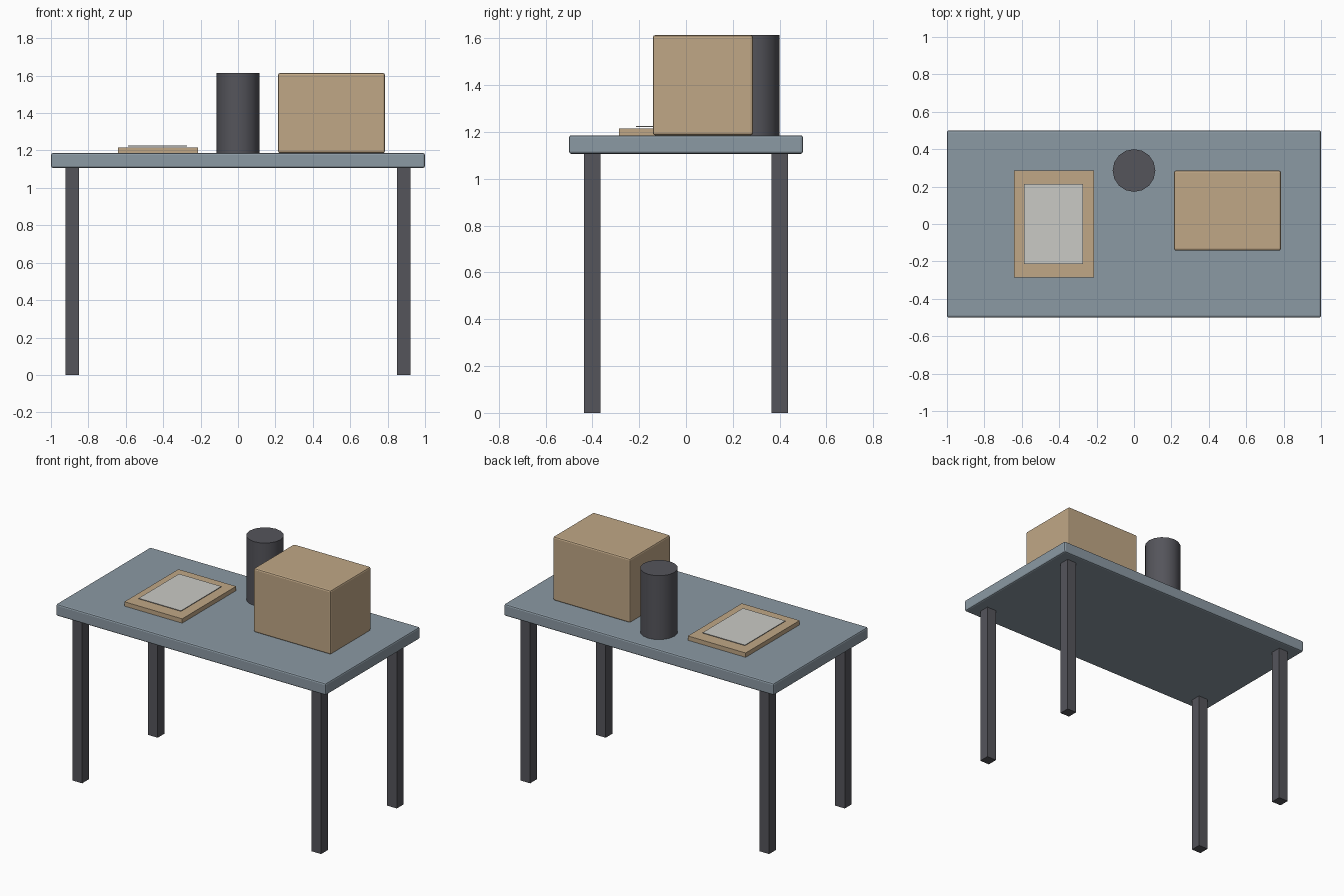
import bpy
import math

default = bpy.data.objects.get("Cube")
if default:
    bpy.data.objects.remove(default, do_unlink=True)


def material(name, rgb):
    m = bpy.data.materials.new(name)
    m.use_nodes = True
    m.diffuse_color = (*rgb, 1)
    m.node_tree.nodes["Principled BSDF"].inputs["Base Color"].default_value = (*rgb, 1)
    return m


steel = material("blue_grey", (0.26, 0.32, 0.37))
dark = material("dark_grey", (0.09, 0.09, 0.105))
card = material("cardboard_tan", (0.53, 0.39, 0.24))
white = material("paper_white", (0.59, 0.59, 0.56))


def block(name, size, x, y, base, mat, bevel=0):
    """Box standing on height base, with optionally chamfered edges."""
    bpy.ops.mesh.primitive_cube_add(size=1, location=(x, y, base + size[2] / 2))
    ob = bpy.context.object
    ob.name = name
    ob.scale = size
    bpy.ops.object.transform_apply(location=False, rotation=False, scale=True)
    ob.data.materials.append(mat)
    if bevel:
        mod = ob.modifiers.new("edge_bevel", "BEVEL")
        mod.width = bevel
        mod.segments = 2
    return ob


LEG_H = 1.107
TOP = 1.186

# Table
block("table_top", (2, 1, TOP - LEG_H), 0, 0, LEG_H, steel, 0.01)
for side, sx in (("right", -1), ("left", 1)):
    for end, sy in (("front", -1), ("back", 1)):
        block(f"{end}_{side}_leg", (0.071, 0.071, LEG_H), sx * 0.886, sy * 0.4, 0, dark)

# Carton on the left half
block("carton", (0.571, 0.428, 0.428), 0.5, 0.072, TOP, card, 0.01)

# Board with a sheet of paper just above it
block("board", (0.428, 0.571, 0.029), -0.428, 0, TOP, card)
block("paper_sheet", (0.314, 0.428, 0.004), -0.43, 0, 1.222, white)

# Cylindrical canister at the back
bpy.ops.mesh.primitive_cylinder_add(vertices=16, radius=0.114, depth=0.428,
                                    location=(0, 0.286, TOP + 0.214))
canister = bpy.context.object
canister.name = "canister"
canister.data.materials.append(dark)
bpy.ops.object.shade_smooth_by_angle(angle=math.radians(35))
